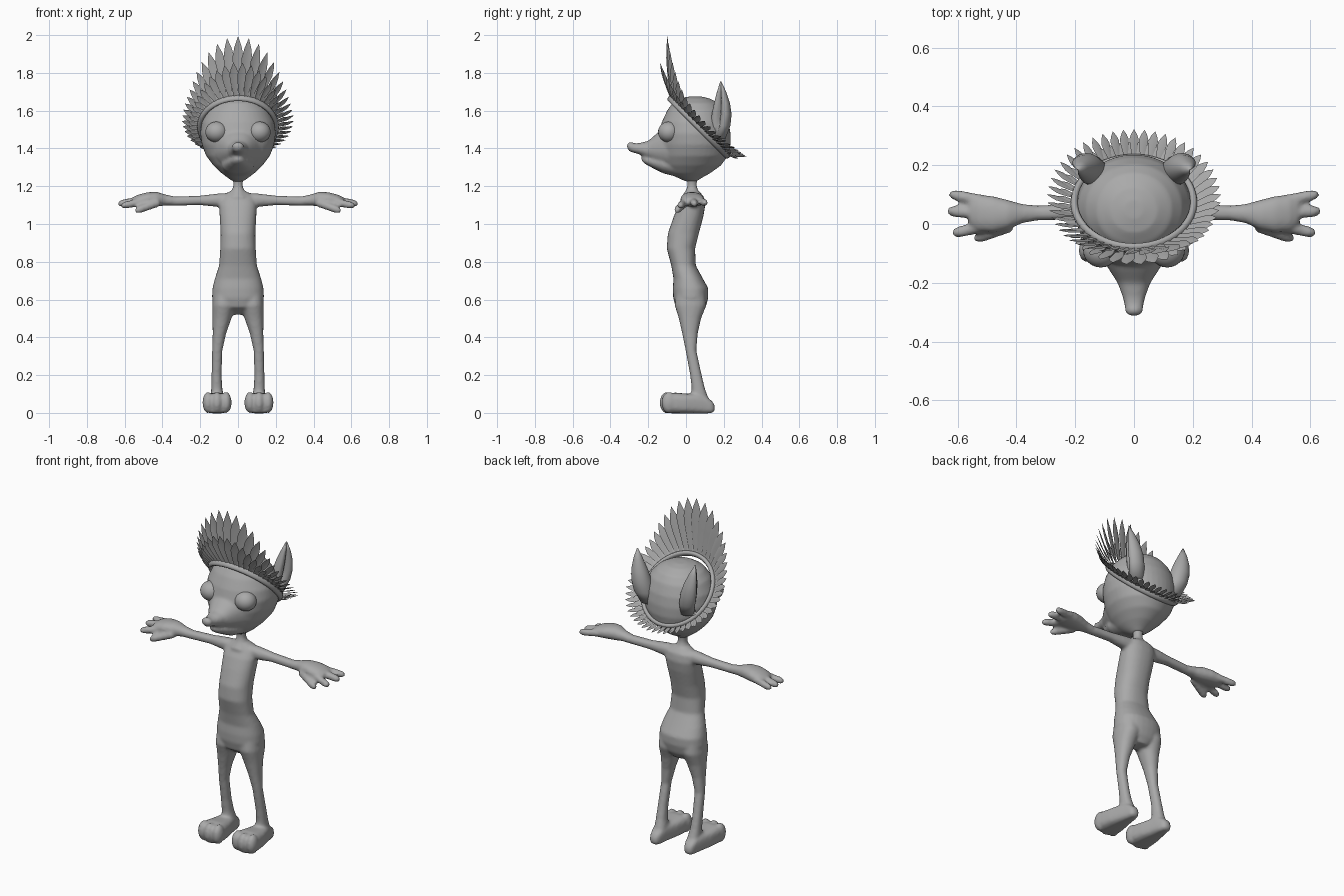
import bpy, bmesh, math
from mathutils import Vector

if "Cube" in bpy.data.objects:
    bpy.data.objects.remove(bpy.data.objects["Cube"])

grey = bpy.data.materials.new("plain grey")
grey.diffuse_color = (0.4, 0.4, 0.4, 1)
grey.use_nodes = True
grey.node_tree.nodes["Principled BSDF"].inputs["Base Color"].default_value = grey.diffuse_color


def finish(name, bm, voxel=0.0, smooth=3):
    """Turn a bmesh into an object; optionally fuse its volumes into one skin."""
    bmesh.ops.recalc_face_normals(bm, faces=bm.faces)
    for f in bm.faces:
        f.smooth = True
    me = bpy.data.meshes.new(name)
    bm.to_mesh(me)
    bm.free()
    me.materials.append(grey)
    ob = bpy.data.objects.new(name, me)
    bpy.context.collection.objects.link(ob)
    if voxel:
        m = ob.modifiers.new("fuse", 'REMESH')
        m.mode = 'VOXEL'
        m.voxel_size = voxel
        m.use_smooth_shade = True
        m = ob.modifiers.new("soften", 'SMOOTH')
        m.factor = 0.5
        m.iterations = smooth
    return ob


def skin(bm, rings):
    """Bridge rings of points and cap both ends."""
    vs = [[bm.verts.new(p) for p in r] for r in rings]
    n = len(vs[0])
    for a, b in zip(vs, vs[1:]):
        for i in range(n):
            j = (i + 1) % n
            bm.faces.new((a[i], a[j], b[j], b[i]))
    bm.faces.new(vs[0])
    bm.faces.new(vs[-1])


def loft(bm, axis, rows, side=1, power=2.2, n=28):
    """Rows are (position on axis, min a, max a, min b, max b)."""
    rings = []
    for t, a0, a1, b0, b1 in rows:
        ring = []
        for i in range(n):
            c, s = math.cos(math.tau * i / n), math.sin(math.tau * i / n)
            a = (a0 + a1) / 2 + (a1 - a0) / 2 * math.copysign(abs(c) ** (2 / power), c)
            b = (b0 + b1) / 2 + (b1 - b0) / 2 * math.copysign(abs(s) ** (2 / power), s)
            x, y, z = {'x': (t, a, b), 'y': (a, t, b), 'z': (a, b, t)}[axis]
            ring.append((x * side, y, z))
        rings.append(ring)
    skin(bm, rings)


def finger(bm, p, q, r, side):
    """Tapered rod with a rounded end."""
    p, q = Vector(p), Vector(q)
    d = (q - p).normalized()
    u = d.cross(Vector((0, 0, 1))).normalized()
    v = u.cross(d)
    rings = []
    for t, k in ((0, 1.15), (.5, 1.05), (.8, 1), (.93, .75), (1, .3)):
        ring = [p.lerp(q, t) + (u * math.cos(a) + v * math.sin(a)) * r * k
                for a in [math.tau * i / 12 for i in range(12)]]
        rings.append([(w.x * side, w.y, w.z) for w in ring])
    skin(bm, rings)


def ball(bm, centre, size):
    vs = bmesh.ops.create_uvsphere(bm, u_segments=24, v_segments=16, radius=1)['verts']
    for v in vs:
        v.co = Vector(centre) + Vector(a * b for a, b in zip(v.co, size))


# Body: torso, neck, arms, hands, legs and feet in one skin
bm = bmesh.new()
torso = ((.52, .05, .0, .08), (.56, .12, -.055, .105), (.61, .138, -.068, .118),
         (.66, .135, -.07, .118), (.71, .123, -.066, .09), (.78, .1, -.078, .052),
         (.87, .094, -.102, .048), (.95, .092, -.096, .068), (1.04, .097, -.065, .092),
         (1.1, .1, -.04, .102), (1.145, .088, -.012, .095), (1.172, .045, .0, .07))
loft(bm, 'z', [(z, -x, x, a, b) for z, x, a, b in torso], power=2.3)
loft(bm, 'z', [(z, -r, r, .032 - r, .032 + r) for z, r in
               ((1.14, .06), (1.175, .034), (1.2, .025), (1.23, .026), (1.28, .05))])
for s in (1, -1):
    loft(bm, 'z', ((.06, .07, .145, .025, .125), (.13, .083, .142, .03, .1),
                   (.2, .087, .14, .022, .083), (.33, .083, .137, -.002, .055),
                   (.42, .063, .134, -.02, .062), (.5, .035, .135, -.038, .08),
                   (.57, .015, .137, -.06, .108), (.64, .02, .13, -.05, .1)), s)
    loft(bm, 'y', ((-.115, .05, .175, 0, .095), (-.06, .04, .183, -.003, .108),
                   (0, .05, .175, -.003, .102), (.06, .065, .16, -.003, .1),
                   (.11, .075, .147, -.003, .085), (.14, .085, .14, 0, .06),
                   (.152, .1, .125, .012, .04)), s, power=3.2)
    for x, y in ((.063, -.092), (.111, -.1), (.159, -.09)):
        ball(bm, (x * s, y, .055), (.029, .04, .056))
    loft(bm, 'x', ((.04, 0, .08, 1.07, 1.165), (.1, .005, .075, 1.09, 1.162),
                   (.2, .015, .068, 1.1, 1.15), (.33, .012, .063, 1.097, 1.145),
                   (.38, .003, .068, 1.098, 1.155), (.43, -.02, .082, 1.093, 1.17),
                   (.48, -.03, .095, 1.092, 1.168), (.53, -.025, .1, 1.092, 1.155),
                   (.56, -.005, .085, 1.1, 1.14)), s)
    finger(bm, (.5, .075, 1.125), (.63, .103, 1.11), .019, s)
    finger(bm, (.5, .035, 1.128), (.637, .045, 1.105), .02, s)
    finger(bm, (.5, -.005, 1.12), (.62, -.033, 1.095), .019, s)
    finger(bm, (.42, -.005, 1.115), (.545, -.052, 1.068), .02, s)
finish("body", bm, .009)

# Head: skull, upper snout, lower jaw and nose in one skin
bm = bmesh.new()
skull = ((1.225, .025, .0, .055), (1.245, .055, -.045, .085), (1.27, .088, -.095, .13),
         (1.31, .13, -.125, .185), (1.36, .168, -.14, .222), (1.42, .192, -.145, .236),
         (1.48, .2, -.145, .236), (1.54, .192, -.128, .226), (1.6, .165, -.1, .203),
         (1.64, .128, -.072, .172), (1.665, .08, -.03, .125), (1.675, .03, .02, .08))
loft(bm, 'z', [(z, -x, x, a, b) for z, x, a, b in skull], power=2.05, n=40)
upper = ((-.308, .016, 1.395, 1.42), (-.298, .028, 1.383, 1.428), (-.25, .038, 1.37, 1.428),
         (-.2, .056, 1.345, 1.44), (-.16, .082, 1.32, 1.475), (-.1, .12, 1.29, 1.52),
         (-.03, .15, 1.3, 1.54))
loft(bm, 'y', [(y, -x, x, a, b) for y, x, a, b in upper])
jaw = ((-.235, .015, 1.335, 1.355), (-.22, .032, 1.32, 1.36), (-.18, .055, 1.298, 1.36),
       (-.12, .085, 1.268, 1.37), (-.05, .09, 1.25, 1.38))
loft(bm, 'y', [(y, -x, x, a, b) for y, x, a, b in jaw])
ball(bm, (0, -.292, 1.411), (.032, .022, .023))
finish("head", bm, .009)

# Eyes: large bulging lids
bm = bmesh.new()
for s in (1, -1):
    ball(bm, (s * .113, -.09, 1.487), (.06, .058, .055))
finish("eyes", bm)

# Ears: pointed cups hollowed on the outer front side
bm = bmesh.new()
for s in (1, -1):
    rings = []
    for z, x, y, r in ((1.45, .13, .165, .045), (1.52, .15, .182, .056), (1.58, .162, .188, .056),
                       (1.64, .173, .19, .045), (1.7, .183, .188, .026), (1.755, .19, .184, .003)):
        ring = []
        for i in range(28):
            a = math.tau * i / 28
            gap = abs((a + .5 + math.pi) % math.tau - math.pi)
            k = r * (1 - .85 * math.exp(-(gap / .6) ** 2) * (z > 1.5))
            ring.append((s * (x + k * math.cos(a)), y + k * .95 * math.sin(a), z))
        rings.append(ring)
    skin(bm, rings)
finish("ears", bm)

# Headdress: tilted ring from the brow to the nape
CENTRE = Vector((0, .07, 1.515))
NORMAL = Vector((0, 1, 1)).normalized()
FRONT = Vector((0, -1, 1)).normalized()
SIDE = Vector((1, 0, 0))


def ring_frame(a):
    """Point, outward direction and tangent on the ring; a = 0 is the brow."""
    p = CENTRE + SIDE * .203 * math.sin(a) + FRONT * .215 * math.cos(a)
    return (p, SIDE * math.sin(a) + FRONT * math.cos(a),
            SIDE * math.cos(a) - FRONT * math.sin(a))


bm = bmesh.new()
rings = []
for i in range(64):
    p, out, tan = ring_frame(math.tau * i / 64)
    rings.append([bm.verts.new(p + out * .013 * math.cos(b) + NORMAL * .02 * math.sin(b))
                  for b in [math.tau * j / 10 for j in range(10)]])
for i in range(64):
    a, b = rings[i], rings[(i + 1) % 64]
    for j in range(10):
        k = (j + 1) % 10
        bm.faces.new((a[j], a[k], b[k], b[j]))
finish("headdress_band", bm)


# Feathers: a long row and a short overlapping row, longest at the brow
def feather(bm, a, scale, flare):
    a = (a + math.pi) % math.tau - math.pi
    p, out, tan = ring_frame(a)
    peak = math.exp(-(a / math.radians(40)) ** 2)
    length = (.1 + .226 * peak) * scale
    width = (.016 + .014 * peak) * (.6 + .4 * scale)
    lift = (.45 + .45 * math.cos(a) ** 2) * flare
    d = (out + NORMAL * lift).normalized()
    face = d.cross(tan).normalized()
    tan = (tan + face * .25).normalized()
    rows = []
    for t, w in ((0, .25), (.25, .6), (.5, .9), (.68, 1), (.84, .65), (1, .03)):
        c = p + d * length * t + NORMAL * length * .06 * (t * t - t)
        rows.append([bm.verts.new(q) for q in
                     (c - tan * width * w, c + face * width * w * .2, c + tan * width * w)])
    for r, q in zip(rows, rows[1:]):
        for j in (0, 1):
            bm.faces.new((r[j], r[j + 1], q[j + 1], q[j]))


for name, scale, flare, shift in (("long_feathers", 1, 1, 0), ("short_feathers", .6, .6, .5)):
    bm = bmesh.new()
    for i in range(48):
        feather(bm, math.tau * (i + shift) / 48, scale, flare)
    finish(name, bm)
